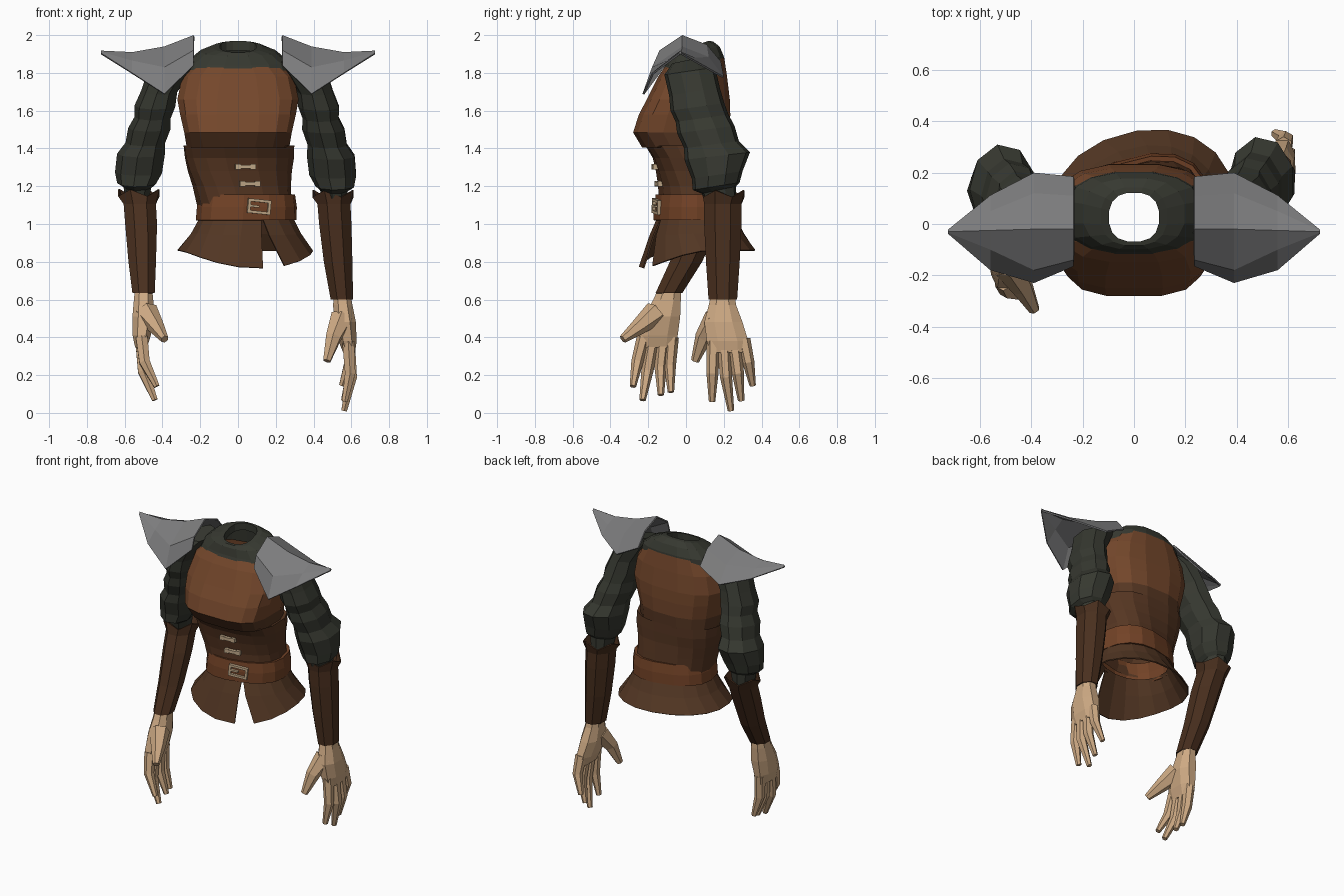
import bpy, bmesh, math
from mathutils import Vector

if "Cube" in bpy.data.objects:
    bpy.data.objects.remove(bpy.data.objects["Cube"])


def lin(c):
    c /= 255
    return c / 12.92 if c <= 0.04045 else ((c + 0.055) / 1.055) ** 2.4


def mat(name, r, g, b):
    m = bpy.data.materials.new(name)
    m.diffuse_color = (lin(r), lin(g), lin(b), 1)
    m.use_nodes = True
    m.node_tree.nodes["Principled BSDF"].inputs["Base Color"].default_value = m.diffuse_color
    return m


CHEST = mat("chest_leather", 116, 71, 43)
WAIST = mat("waist_leather", 86, 54, 34)
BELT = mat("belt_leather", 114, 66, 38)
SKIRT = mat("skirt_leather", 82, 54, 35)
BRACER = mat("bracer_leather", 73, 47, 30)
SHIRT = mat("shirt_cloth", 54, 56, 48)
METAL = mat("steel", 124, 124, 125)
SKIN = mat("skin", 206, 170, 132)
BUCKLE = mat("pale_buckle", 192, 168, 136)


def finish(name, bm, mats, thick=0, recalc=True):
    if recalc:
        bmesh.ops.recalc_face_normals(bm, faces=bm.faces)
    me = bpy.data.meshes.new(name)
    bm.to_mesh(me)
    bm.free()
    for m in mats:
        me.materials.append(m)
    ob = bpy.data.objects.new(name, me)
    bpy.context.collection.objects.link(ob)
    if thick:
        s = ob.modifiers.new("thickness", "SOLIDIFY")
        s.thickness, s.offset = thick, -1
    return ob


def bridge(bm, rows, closed=True, caps=False):
    """Join rows of points with quads."""
    vs = [[bm.verts.new(p) for p in r] for r in rows]
    n = len(vs[0])
    for a, b in zip(vs, vs[1:]):
        for i in range(n if closed else n - 1):
            j = (i + 1) % n
            bm.faces.new((a[i], a[j], b[j], b[i]))
    if caps:
        bm.faces.new(vs[0])
        bm.faces.new(vs[-1])


def spow(v, e):
    return math.copysign(abs(v) ** e, v)


def yawed(cx, cy, x, y, yaw):
    """Turn a local offset about the body axis."""
    c, s = math.cos(yaw), math.sin(yaw)
    return cx + x * c - y * s, cy + x * s + y * c


def ring(cx, cy, z, rx, ry, tilt=0, n=8, e=1.0, jag=0, yaw=0, front=None):
    """Horizontal oval; tilt raises the back, jag makes a ragged edge, front squares the front."""
    pts, k = [], 1.05 if n < 12 else 1
    for i in range(n):
        a = 2 * math.pi * i / n + math.pi / n
        p = front if front and a > math.pi else e
        c, s = spow(math.cos(a), p), spow(math.sin(a), p)
        x, y = yawed(cx, cy, k * rx * c, k * ry * s, yaw)
        pts.append((x, y, z + tilt * s + (jag if i % 2 else -jag)))
    return pts


def tube(bm, path, radii, n=6):
    """Tapered tube along a path, for fingers."""
    path = [Vector(p) for p in path]
    rows = []
    for i, p in enumerate(path):
        d = (path[min(i + 1, len(path) - 1)] - path[max(i - 1, 0)]).normalized()
        u = d.cross(Vector((1, 0, 0))).normalized()
        w = d.cross(u)
        rows.append([p + radii[i] * (u * math.cos(k * math.tau / n) + w * math.sin(k * math.tau / n))
                     for k in range(n)])
    bridge(bm, rows, caps=True)


HIP = math.radians(14)  # the hips are turned against the shoulders

# Leather torso: z, centre x, half width, front y, back y, turn in degrees, front squareness
body = [(1.855, 0, .24, -.115, .205, 0, .7), (1.78, 0, .30, -.15, .22, 0, .7),
        (1.66, 0, .325, -.21, .235, 0, .66), (1.58, 0, .31, -.252, .238, 0, .62),
        (1.485, 0, .288, -.283, .235, 0, .6), (1.405, 0, .275, -.235, .232, 0, .68),
        (1.415, .005, .295, -.215, .234, 2, .74), (1.35, .008, .29, -.175, .233, 3, .76),
        (1.28, .01, .275, -.155, .23, 6, .76), (1.2, .02, .258, -.14, .235, 10, .76),
        (1.06, .04, .245, -.135, .245, 14, .78)]
bm = bmesh.new()
bridge(bm, [ring(cx, (f + b) / 2, z, rx, (b - f) / 2, .025 if i == 0 else 0, 16, .74, 0,
                 math.radians(t), q) for i, (z, cx, rx, f, b, t, q) in enumerate(body)])
for f in bm.faces:
    c = f.calc_center_median()
    f.material_index = 0 if c.z > (1.46 if c.y < .05 else 1.5) else 1
finish("torso", bm, [CHEST, WAIST])

# Shirt collar and shoulders with an open neck
bm = bmesh.new()
bridge(bm, [ring(*r, n=16, e=.8) for r in
            [(0, .027, 1.89, .098, .096, .03), (0, .027, 1.94, .098, .096, .03),
             (0, .03, 1.937, .13, .115, .03), (0, .04, 1.915, .2, .14, .025),
             (0, .045, 1.865, .262, .157, .025), (0, .038, 1.79, .285, .174, 0)]])
finish("collar", bm, [SHIRT])

# Belt
bm = bmesh.new()
bridge(bm, [ring(.05, .052, 1.155, .25, .205, n=16, e=.8, yaw=HIP),
            ring(.047, .052, 1.09, .262, .215, n=16, e=.8, yaw=HIP),
            ring(.043, .052, 1.02, .264, .217, n=16, e=.8, yaw=HIP)])
finish("belt", bm, [BELT], .02)

# Skirt, split below the buckle
bm = bmesh.new()
rows = []
for cx, cy, z, rx, ry, dip, left, right in [(.045, .055, 1.04, .248, .2, 0, -84, -83),
                                            (.042, .058, .95, .295, .245, .01, -86, -78),
                                            (.037, .06, .862, .362, .303, .095, -87, -68)]:
    row = []
    for i in range(19):
        a = math.radians(right + (360 + left - right) * i / 18)
        c, s = spow(math.cos(a), .93), spow(math.sin(a), .93)
        row.append((*yawed(cx, cy, rx * c, ry * s, HIP), z - dip * max(0, -s) ** 2))
    rows.append(row)
bridge(bm, rows, closed=False)
finish("skirt", bm, [SKIRT], .008)


# Buckle and clasps: rectangular bars (x, z, width, height, depth)
def bars(name, cx, cy, out, z0, yaw, parts, roll):
    bm = bmesh.new()
    ca, sa = math.cos(roll), math.sin(roll)
    for x, z, w, h, d in parts:
        for v in bmesh.ops.create_cube(bm, size=1)["verts"]:
            px, pz = x + v.co.x * w, z + v.co.z * h
            v.co = (*yawed(cx, cy, .012 + px * ca - pz * sa, v.co.y * d - out, yaw),
                    z0 + px * sa + pz * ca)
    finish(name, bm, [BUCKLE])


bars("buckle", .047, .052, .218, 1.092, HIP,
     [(0, .031, .125, .015, .02), (0, -.031, .125, .015, .02), (-.055, 0, .015, .07, .02),
      (.055, 0, .015, .07, .02), (-.025, 0, .05, .012, .018)], -.1)
clasp = [(0, 0, .07, .02, .03), (-.04, 0, .028, .028, .03), (.04, 0, .028, .028, .03)]
bars("upper_clasp", .01, .037, .202, 1.303, math.radians(5), clasp, 0)
bars("lower_clasp", .02, .047, .194, 1.213, math.radians(9), clasp, 0)

# Pauldrons: four arched sections ending in a point
arches = [(.235, [(-.165, 1.84), (-.14, 1.92), (-.02, 2.0), (.11, 1.95), (.185, 1.86)]),
          (.39, [(-.23, 1.69), (-.18, 1.83), (-.02, 1.94), (.12, 1.885), (.2, 1.78)]),
          (.56, [(-.18, 1.80), (-.10, 1.865), (-.025, 1.91), (.05, 1.88), (.112, 1.83)]),
          (.725, [(-.038, 1.905), (-.034, 1.912), (-.03, 1.918), (-.026, 1.912), (-.022, 1.905)])]
for side, sx in (("left", -1), ("right", 1)):
    bm = bmesh.new()
    bridge(bm, [[(sx * x, y, z) for y, z in pts] for x, pts in arches], closed=False)
    bmesh.ops.recalc_face_normals(bm, faces=bm.faces)
    if sum(f.normal.z for f in bm.faces) < 0:
        bmesh.ops.reverse_faces(bm, faces=bm.faces)
    finish(side + "_pauldron", bm, [METAL], .01, recalc=False)

# Puffed sleeves, the left one hanging slightly further out and forward
sleeve = [(.28, .02, 1.87, .06, .09), (.36, .02, 1.81, .11, .13), (.41, .045, 1.7, .094, .13),
          (.43, .06, 1.62, .106, .138), (.44, .085, 1.56, .094, .135), (.455, .105, 1.5, .11, .147),
          (.475, .135, 1.42, .102, .14), (.495, .165, 1.36, .124, .168), (.505, .165, 1.26, .122, .13),
          (.515, .16, 1.2, .1, .12), (.51, .175, 1.18, .072, .088), (.51, .19, 1.09, .058, .073)]
for side, sx in (("left", -1), ("right", 1)):
    bm = bmesh.new()
    rows = []
    for x, y, z, rx, ry in sleeve:
        t = (1.86 - z) / .6 if sx < 0 else 0
        rows.append(ring(sx * (x + .018 * t), y - .035 * t, z + .015 * t, rx, ry, n=9, tilt=.02))
    bridge(bm, rows, caps=True)
    finish(side + "_sleeve", bm, [SHIRT])

# Bracers with a ragged flared cuff
bracers = {
    "right": [(.503, .2, 1.16, .113, .113), (.508, .195, 1.105, .09, .102), (.515, .195, 1.0, .088, .102),
              (.53, .195, .8, .078, .092), (.55, .195, .6, .061, .078)],
    "left": [(-.525, .14, 1.165, .113, .108), (-.52, .125, 1.105, .088, .1), (-.513, .08, 1.0, .087, .098),
             (-.507, 0, .8, .075, .088), (-.5, -.09, .635, .061, .073)]}
for side, rs in bracers.items():
    bm = bmesh.new()
    bridge(bm, [ring(*r, n=8, jag=.018 if i == 0 else 0) for i, r in enumerate(rs)])
    finish(side + "_bracer", bm, [BRACER], .008)

# Hands: palm sections, then finger paths with the thumb last
hands = {
    "right": ([(.55, .195, .64, .045, .06), (.555, .193, .57, .052, .074), (.565, .198, .48, .06, .103),
               (.58, .22, .38, .049, .112), (.588, .228, .32, .032, .1)],
              [[(.583, .145, .38), (.594, .14, .21), (.565, .138, .06)],
               [(.588, .2, .37), (.602, .212, .19), (.562, .238, .012)],
               [(.588, .255, .37), (.6, .275, .21), (.56, .292, .065)],
               [(.583, .305, .39), (.592, .33, .27), (.55, .353, .145)],
               [(.55, .16, .5), (.505, .092, .4), (.47, .048, .275)]]),
    "left": ([(-.5, -.085, .67, .045, .058), (-.5, -.1, .6, .052, .074), (-.5, -.127, .51, .06, .098),
              (-.51, -.147, .41, .049, .105), (-.513, -.15, .345, .032, .097)],
             [[(-.51, -.225, .4), (-.495, -.258, .27), (-.43, -.281, .14)],
              [(-.513, -.175, .39), (-.502, -.205, .22), (-.44, -.23, .068)],
              [(-.513, -.12, .39), (-.502, -.135, .24), (-.45, -.133, .095)],
              [(-.51, -.074, .4), (-.5, -.085, .25), (-.46, -.08, .11)],
              [(-.485, -.16, .53), (-.435, -.245, .46), (-.388, -.335, .39)]])}
for side, (palm, fingers) in hands.items():
    bm = bmesh.new()
    bridge(bm, [ring(*r, n=8, e=.85) for r in palm], caps=True)
    for k, path in enumerate(fingers):
        tube(bm, path, (.066, .045, .022) if k == 4 else (.036, .032, .017))
    finish(side + "_hand", bm, [SKIN])
